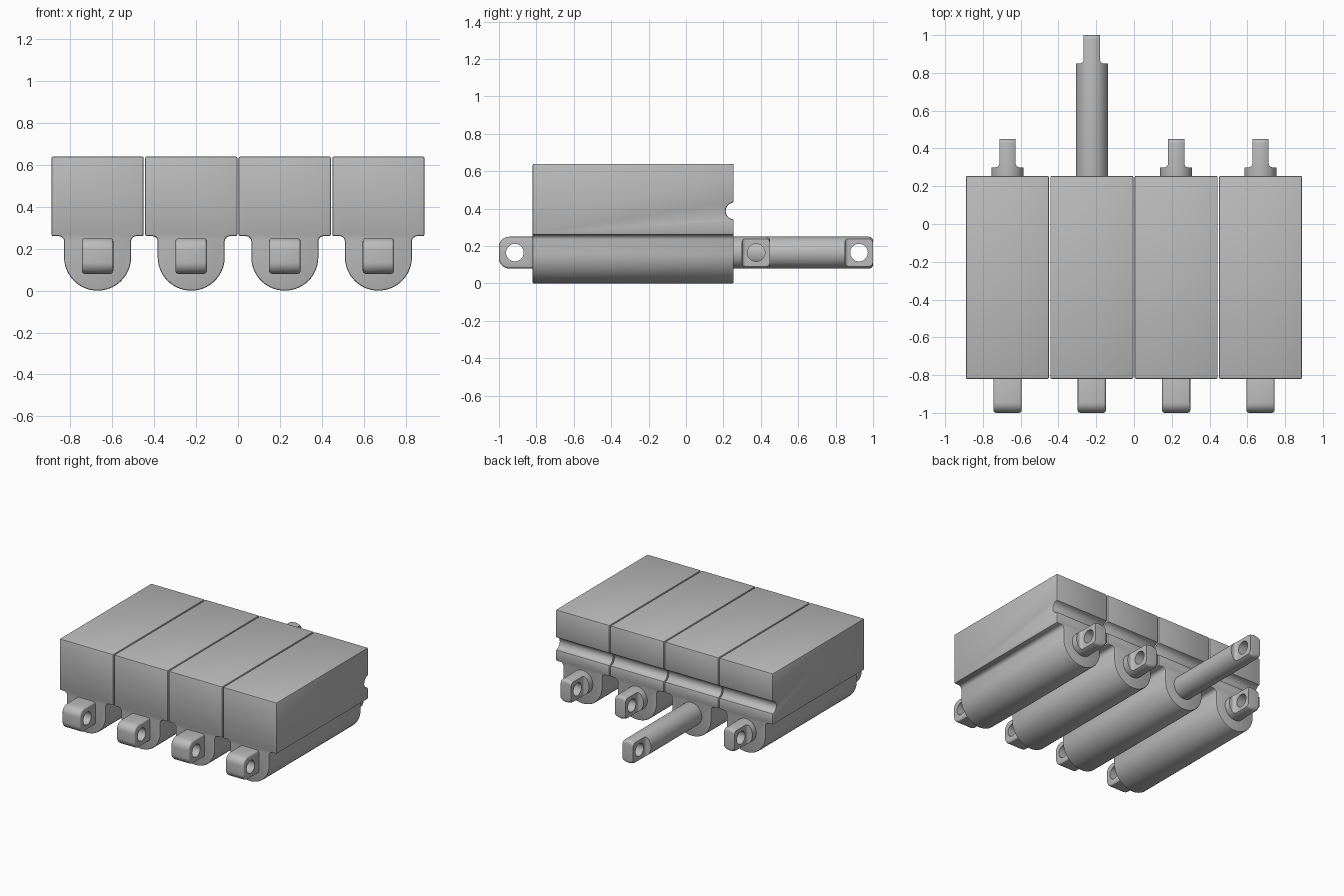
import bpy, bmesh, math
from mathutils import Vector

cube = bpy.data.objects.get("Cube")
if cube:
    bpy.data.objects.remove(cube, do_unlink=True)

grey = bpy.data.materials.new("plain grey")
grey.use_nodes = True
colour = (0.5, 0.5, 0.5, 1)
grey.diffuse_color = colour
grey.node_tree.nodes["Principled BSDF"].inputs["Base Color"].default_value = colour

FRONT, BACK = -0.82, 0.255   # ends of the housings
AXIS_Z = 0.165               # height of rods and pins
ROD_R = 0.085


def arc(cx, cy, r, start, end, n):
    """Points on an arc, angles in degrees."""
    angles = [math.radians(start + (end - start) * i / n) for i in range(n + 1)]
    return [(cx + r * math.cos(a), cy + r * math.sin(a)) for a in angles]


def extrude(name, profile, axis, start, end):
    """Extrude a profile along x (profile in yz), y (xz) or z (xy)."""
    place = {"x": lambda a, b, t: (t, a, b),
             "y": lambda a, b, t: (a, t, b),
             "z": lambda a, b, t: (a, b, t)}[axis]
    bm = bmesh.new()
    face = bm.faces.new([bm.verts.new(place(a, b, start)) for a, b in profile])
    made = bmesh.ops.extrude_face_region(bm, geom=[face])["geom"]
    shift = Vector(place(0, 0, end - start))
    bmesh.ops.translate(bm, vec=shift,
                        verts=[v for v in made if isinstance(v, bmesh.types.BMVert)])
    bmesh.ops.recalc_face_normals(bm, faces=bm.faces)
    mesh = bpy.data.meshes.new(name)
    bm.to_mesh(mesh)
    bm.free()
    mesh.materials.append(grey)
    obj = bpy.data.objects.new(name, mesh)
    bpy.context.collection.objects.link(obj)
    return obj


def bake(obj):
    """Apply all modifiers."""
    bpy.context.view_layer.update()
    graph = bpy.context.evaluated_depsgraph_get()
    mesh = bpy.data.meshes.new_from_object(obj.evaluated_get(graph))
    obj.modifiers.clear()
    obj.data = mesh


def round_edges(obj, width, segments=2):
    mod = obj.modifiers.new("round", "BEVEL")
    mod.width, mod.segments = width, segments
    mod.limit_method, mod.angle_limit = "ANGLE", math.radians(40)
    mod.use_clamp_overlap = False
    bake(obj)


def cut(obj, cutter):
    mod = obj.modifiers.new("cut", "BOOLEAN")
    mod.operation, mod.object, mod.solver = "DIFFERENCE", cutter, "EXACT"
    bake(obj)
    bpy.data.objects.remove(cutter, do_unlink=True)


def smooth(obj):
    obj.data.shade_smooth()
    obj.data.set_sharp_from_angle(angle=math.radians(25))


def pin_hole(obj, y, x):
    circle = arc(y, AXIS_Z, 0.047, 0, 360, 32)[:-1]
    cut(obj, extrude("hole_cutter", circle, "x", x - 0.2, x + 0.2))


def housing(name, x):
    # Box on top of a round-bottomed barrel, with small fillets between
    right = arc(0.185, 0.235, 0.025, 180, 90, 5) + [(0.22, 0.26), (0.22, 0.64)]
    left = [(-a, b) for a, b in reversed(right)]
    profile = arc(0, 0.16, 0.16, 180, 360, 28) + right + left
    obj = extrude(name, [(a + x, b) for a, b in profile], "y", FRONT, BACK)
    groove = arc(BACK + 0.002, 0.388, 0.045, 0, 360, 20)[:-1]
    cut(obj, extrude("groove_cutter", groove, "x", x - 0.3, x + 0.3))
    round_edges(obj, 0.008)
    smooth(obj)


def front_lug(name, x):
    lo, hi, tip, r = 0.08, 0.25, -1.0, 0.055
    profile = ([(FRONT + 0.03, hi)] + arc(tip + r, hi - r, r, 90, 180, 8)
               + arc(tip + r, lo + r, r, 180, 270, 8) + [(FRONT + 0.03, lo)])
    obj = extrude(name, profile, "x", x - 0.075, x + 0.075)
    round_edges(obj, 0.014, 3)
    pin_hole(obj, -0.915, x)
    smooth(obj)


def piston_rod(name, x, tip):
    # Round rod whose end is milled flat on both sides and drilled
    circle = arc(x, AXIS_Z, ROD_R, 0, 360, 48)[:-1]
    obj = extrude(name, circle, "y", BACK - 0.05, tip)
    round_edges(obj, 0.022, 5)
    shoulder = tip - 0.15
    for side in (-1, 1):
        flat = ([(0.2, shoulder - 0.0)] + [(0.2, tip + 0.1), (0.043, tip + 0.1)]
                + arc(0.063, shoulder + 0.02, 0.02, 180, 270, 5))
        cut(obj, extrude("flat_cutter", [(x + side * a, b) for a, b in flat],
                         "z", 0, 0.4))
    pin_hole(obj, tip - 0.075, x)
    smooth(obj)


# Four units side by side, the second one with its rod pushed out
for i in range(4):
    x = (i - 1.5) * 0.4467
    housing(f"housing_{i + 1}", x)
    front_lug(f"front_lug_{i + 1}", x)
    piston_rod(f"piston_rod_{i + 1}", x, 1.0 if i == 1 else 0.45)
